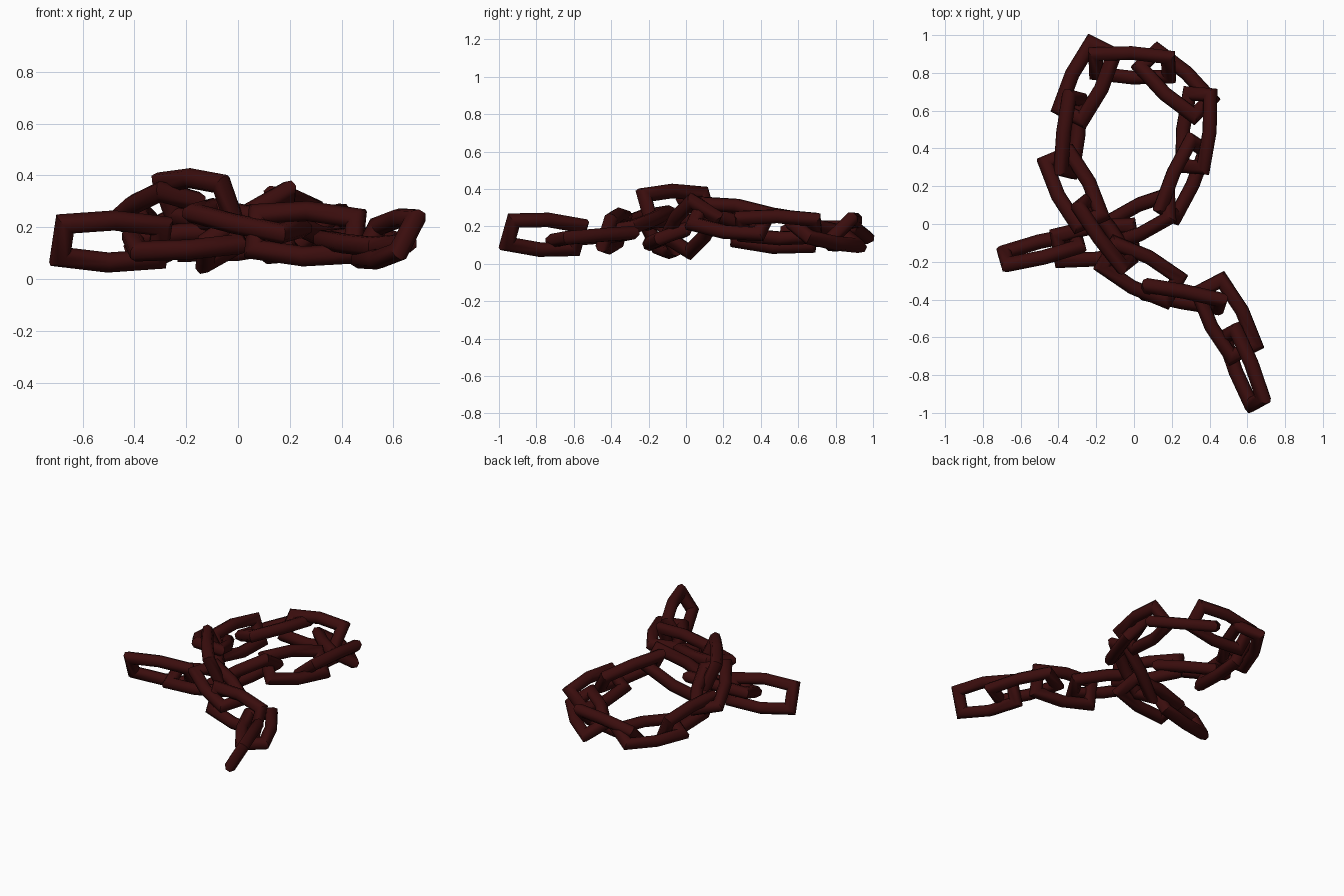
import bpy, bmesh, math
from mathutils import Vector, Matrix

if "Cube" in bpy.data.objects:
    bpy.data.objects.remove(bpy.data.objects["Cube"], do_unlink=True)

# Dark red iron
iron = bpy.data.materials.new("dark_red_iron")
iron.use_nodes = True
colour = (0.043, 0.004, 0.004, 1.0)
iron.diffuse_color = colour
iron.node_tree.nodes["Principled BSDF"].inputs["Base Color"].default_value = colour

HALF_LENGTH, END_WIDTH, MID_WIDTH = 0.193, 0.072, 0.092
BAR_RADIUS, BAR_SIDES = 0.039, 8


def make_link_mesh():
    """Six-cornered ring of round bar with mitred corners, lying flat along x."""
    corners = [Vector(c) for c in (
        (HALF_LENGTH, END_WIDTH, 0), (0, MID_WIDTH, 0), (-HALF_LENGTH, END_WIDTH, 0),
        (-HALF_LENGTH, -END_WIDTH, 0), (0, -MID_WIDTH, 0), (HALF_LENGTH, -END_WIDTH, 0))]
    bm = bmesh.new()
    rings = []
    for i, corner in enumerate(corners):
        before = (corner - corners[i - 1]).normalized()
        after = (corners[(i + 1) % len(corners)] - corner).normalized()
        tangent = (before + after).normalized()
        outward = Vector((tangent.y, -tangent.x, 0))
        stretch = 1 / tangent.dot(before)
        ring = []
        for k in range(BAR_SIDES):
            a = 2 * math.pi * (k + 0.5) / BAR_SIDES
            ring.append(bm.verts.new(corner
                        + outward * BAR_RADIUS * math.cos(a) * stretch
                        + Vector((0, 0, BAR_RADIUS * math.sin(a)))))
        rings.append(ring)
    for i, ring in enumerate(rings):
        last = rings[i - 1]
        for k in range(BAR_SIDES):
            n = (k + 1) % BAR_SIDES
            bm.faces.new((last[k], last[n], ring[n], ring[k]))
    bmesh.ops.recalc_face_normals(bm, faces=bm.faces)
    mesh = bpy.data.meshes.new("chain_link")
    bm.to_mesh(mesh)
    bm.free()
    mesh.materials.append(iron)
    return mesh


def place_link(name, mesh, start, end, roll):
    """Centre a link between two points, rolled about its long axis."""
    start, end = Vector(start), Vector(end)
    along = (end - start).normalized()
    side = Vector((0, 0, 1)).cross(along).normalized()
    up = along.cross(side)
    r = math.radians(roll)
    width = side * math.cos(r) + up * math.sin(r)
    frame = Matrix((along, width, along.cross(width))).transposed().to_4x4()
    link = bpy.data.objects.new(name, mesh)
    link.matrix_world = Matrix.Translation((start + end) / 2) @ frame
    bpy.context.collection.objects.link(link)
    return link


# Chain path, link by link: start, end, roll in degrees
links = [
    # left tail
    ("left_tail_end", (-.71, -.19, .15), (-.27, -.08, .14), -62),
    ("left_tail_inner", (-.42, -.13, .13), (.01, -.07, .16), 20),
    # loop, counterclockwise
    ("loop_rise", (-.16, -.06, .08), (.22, .11, .32), -38),
    ("loop_right_lower", (.17, .04, .27), (.35, .44, .21), 50),
    ("loop_right_upper", (.31, .29, .20), (.35, .70, .19), -40),
    ("loop_back_right", (.38, .60, .18), (.06, .89, .13), 30),
    ("loop_back", (.22, .83, .19), (-.24, .85, .15), -45),
    ("loop_back_left", (-.16, .94, .17), (-.34, .57, .15), 20),
    ("loop_left", (-.31, .70, .16), (-.36, .25, .19), -65),
    ("loop_left_front", (-.42, .38, .20), (-.22, -.01, .33), -15),
    ("loop_crossing", (-.30, .15, .31), (-.01, -.25, .30), -66),
    # right tail
    ("right_tail_first", (-.16, -.15, .27), (.23, -.36, .18), 8),
    ("right_tail_second", (.03, -.34, .185), (.49, -.43, .165), 72),
    ("right_tail_third", (.39, -.31, .16), (.59, -.69, .13), 5),
    ("right_tail_end", (.50, -.56, .14), (.66, -.96, .17), 60),
]
mesh = make_link_mesh()
objects = [place_link(name + "_link", mesh, *spec) for name, *spec in links]

# Soft bars with crisp mitres
bpy.ops.object.select_all(action="DESELECT")
objects[0].select_set(True)
bpy.context.view_layer.objects.active = objects[0]
bpy.ops.object.shade_smooth_by_angle(angle=math.radians(50))
